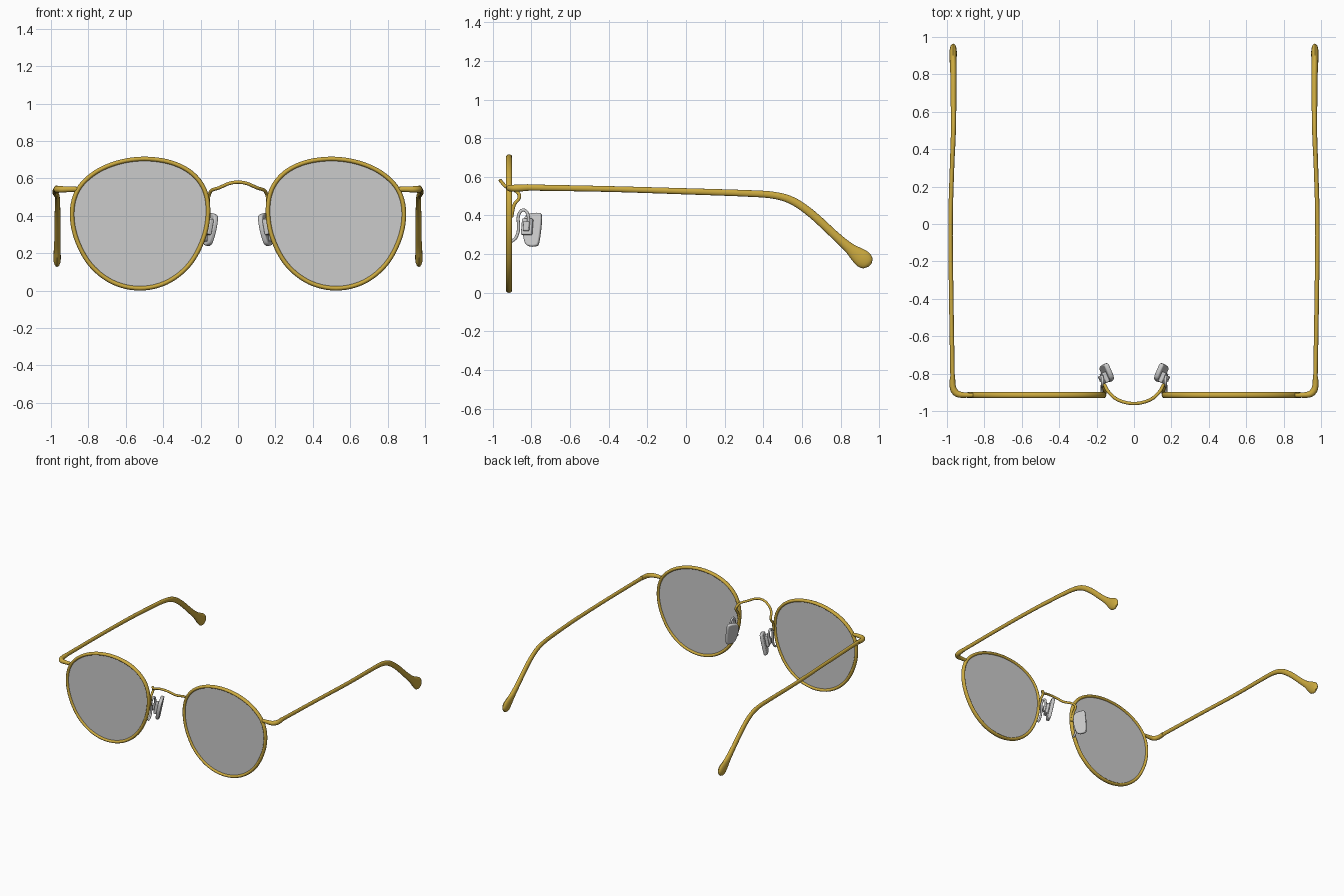
import bpy, bmesh, math
from mathutils import Vector, Matrix

if "Cube" in bpy.data.objects:
    bpy.data.objects.remove(bpy.data.objects["Cube"])

gold = bpy.data.materials.new("gold_metal")
gold.diffuse_color = (0.6, 0.4, 0.05, 1)
gold.use_nodes = True
gold.node_tree.nodes["Principled BSDF"].inputs["Base Color"].default_value = gold.diffuse_color


def spline(pts, steps, closed=False):
    """Catmull-Rom through tuples of any length."""
    n = len(pts)
    at = lambda i: pts[i % n] if closed else pts[max(0, min(n - 1, i))]
    out = []
    for i in range(n if closed else n - 1):
        p0, p1, p2, p3 = at(i - 1), at(i), at(i + 1), at(i + 2)
        for s in range(steps):
            t = s / steps
            out.append([0.5 * (2 * b + (c - a) * t + (2 * a - 5 * b + 4 * c - d) * t * t
                               + (3 * b - a - 3 * c + d) * t ** 3)
                        for a, b, c, d in zip(p0, p1, p2, p3)])
    if not closed:
        out.append(list(pts[-1]))
    return out


def finish(name, bm, mat=None, mirror=True, bevel=0):
    bmesh.ops.recalc_face_normals(bm, faces=bm.faces)
    me = bpy.data.meshes.new(name)
    bm.to_mesh(me)
    bm.free()
    me.shade_smooth()
    me.set_sharp_from_angle(angle=math.radians(40))
    ob = bpy.data.objects.new(name, me)
    bpy.context.collection.objects.link(ob)
    if mat:
        me.materials.append(mat)
    if bevel:
        m = ob.modifiers.new("bevel", 'BEVEL')
        m.width, m.segments = bevel, 3
        m.limit_method, m.angle_limit = 'ANGLE', math.radians(40)
    if mirror:
        ob.modifiers.new("mirror", 'MIRROR').use_mirror_merge = False
    return ob


def sweep(name, pts, ref, mat=None, closed=False, steps=6, sides=16, mirror=True):
    """Elliptical tube: each point is x, y, z, half size along ref, half size across."""
    path = spline(pts, steps, closed)
    n = len(path)
    pos = [Vector(p[:3]) for p in path]
    bm = bmesh.new()
    rings, nrm = [], Vector(ref)
    for i, p in enumerate(path):
        a = pos[(i - 1) % n] if closed else pos[max(i - 1, 0)]
        b = pos[(i + 1) % n] if closed else pos[min(i + 1, n - 1)]
        t = (b - a).normalized()
        nrm = (nrm - t * nrm.dot(t)).normalized()
        side = t.cross(nrm)
        rings.append([bm.verts.new(pos[i] + nrm * p[3] * math.cos(k * math.tau / sides)
                                   + side * p[4] * math.sin(k * math.tau / sides))
                      for k in range(sides)])
    for i in range(n if closed else n - 1):
        r, q = rings[i], rings[(i + 1) % n]
        for k in range(sides):
            j = (k + 1) % sides
            bm.faces.new((r[k], r[j], q[j], q[k]))
    if not closed:
        bm.faces.new(rings[0])
        bm.faces.new(rings[-1])
    return finish(name, bm, mat, mirror)


def plate(name, outline, depth, matrix, bevel=0):
    """Closed outline extruded by depth, centred, in the matrix's frame."""
    bm = bmesh.new()
    f = bm.faces.new([bm.verts.new(Vector(p) - Vector(depth) / 2) for p in outline])
    ex = bmesh.ops.extrude_face_region(bm, geom=[f])
    bmesh.ops.translate(bm, vec=depth, verts=[v for v in ex["geom"] if isinstance(v, bmesh.types.BMVert)])
    bmesh.ops.transform(bm, matrix=matrix, verts=bm.verts)
    return finish(name, bm, bevel=bevel)


# Rims and lenses
Y = -0.915
shape = [(0.50, 0.704), (0.64, 0.685), (0.765, 0.63), (0.855, 0.54), (0.887, 0.42),
         (0.865, 0.28), (0.79, 0.14), (0.67, 0.045), (0.525, 0.012), (0.38, 0.045),
         (0.26, 0.14), (0.185, 0.28), (0.16, 0.42), (0.18, 0.54), (0.25, 0.63), (0.36, 0.685)]
sweep("rim", [(x, Y, z, 0.016, 0.012) for x, z in shape], (0, 1, 0), gold, closed=True)
plate("lens", [(x, Y, z) for x, z in spline(shape, 6, True)], (0, 0.008, 0), Matrix())

# Corner pieces joining rim and temples
sweep("end_piece", [(0.862, Y, 0.542, 0.013, 0.012), (0.90, Y, 0.542, 0.015, 0.014),
                    (0.94, -0.91, 0.541, 0.017, 0.017), (0.962, -0.89, 0.541, 0.018, 0.018),
                    (0.97, -0.86, 0.542, 0.018, 0.016), (0.970, -0.815, 0.545, 0.017, 0.014)],
      (0, 0, 1), gold)

# Temples with curved ear ends
sweep("temple", [(0.970, -0.825, 0.545, 0.012, 0.016), (0.977, -0.4, 0.537, 0.012, 0.015),
                 (0.981, 0.0, 0.525, 0.012, 0.016), (0.973, 0.3, 0.515, 0.012, 0.017),
                 (0.967, 0.45, 0.505, 0.013, 0.018), (0.965, 0.55, 0.476, 0.014, 0.02),
                 (0.965, 0.65, 0.408, 0.015, 0.021), (0.965, 0.77, 0.298, 0.016, 0.022),
                 (0.966, 0.84, 0.236, 0.018, 0.027), (0.967, 0.885, 0.198, 0.019, 0.04),
                 (0.967, 0.917, 0.173, 0.02, 0.046), (0.967, 0.940, 0.154, 0.016, 0.036),
                 (0.967, 0.952, 0.143, 0.006, 0.012)],
      (1, 0, 0), gold)

# Bridge hooking behind each rim
half = [(0.05, -0.953, 0.572), (0.10, -0.932, 0.55), (0.14, -0.893, 0.536),
        (0.155, -0.864, 0.51), (0.158, -0.866, 0.485), (0.158, -0.889, 0.455), (0.155, -0.903, 0.39)]
line = [(-x, y, z) for x, y, z in reversed(half)] + [(0, -0.96, 0.58)] + half
sweep("bridge", [(*p, 0.009, 0.009) for p in line], (0, 0, 1), gold, mirror=False)

# Nose pads, their mounts and wire arms
frame = (Matrix.Translation((0.145, -0.797, 0.327)) @ Matrix.Rotation(math.radians(-24), 4, 'Z')
         @ Matrix.Rotation(math.radians(-11), 4, 'Y'))
pad = [(-0.02, 0.083), (0.035, 0.087), (0.049, 0.07), (0.05, 0.0), (0.044, -0.07),
       (0.03, -0.087), (-0.01, -0.087), (-0.034, -0.065), (-0.05, 0.0), (-0.045, 0.06)]
plate("nose_pad", [(0, y, z) for y, z in spline(pad, 4, True)], (0.026, 0, 0), frame, 0.008)


def block(name, x, y, z, w, h, d):
    box = [(x, y + sy * w / 2, z + sz * h / 2) for sy, sz in ((-1, -1), (1, -1), (1, 1), (-1, 1))]
    plate(name, box, (d, 0, 0), frame, 0.006)


block("pad_mount", 0.023, -0.018, 0.01, 0.058, 0.085, 0.024)
block("pad_mount_cap", 0.042, -0.014, 0.01, 0.032, 0.05, 0.02)
arm = [(0.172, -0.905, 0.265), (0.172, -0.88, 0.285), (0.172, -0.866, 0.33), (0.17, -0.868, 0.39),
       (0.168, -0.855, 0.422), (0.168, -0.835, 0.427), (0.17, -0.818, 0.405), (0.172, -0.813, 0.35)]
sweep("pad_arm", [(*p, 0.008, 0.008) for p in arm], (1, 0, 0), sides=12)
